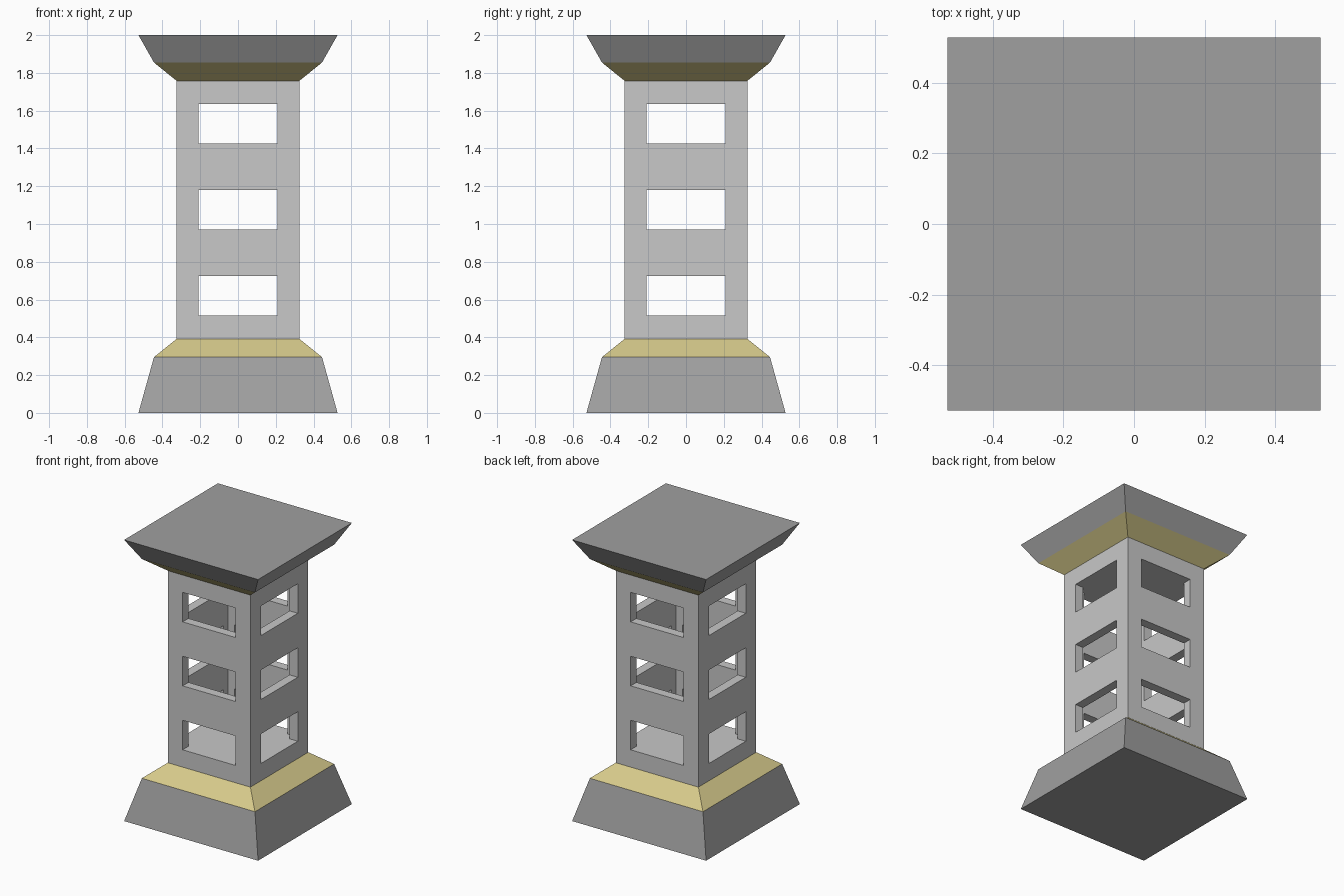
import bpy, bmesh, math
from mathutils import Matrix

if "Cube" in bpy.data.objects:
    bpy.data.objects.remove(bpy.data.objects["Cube"])

def material(name, rgb):
    m = bpy.data.materials.new(name)
    lin = [((c / 255 + 0.055) / 1.055) ** 2.4 for c in rgb]
    m.diffuse_color = (*lin, 1)
    m.use_nodes = True
    m.node_tree.nodes["Principled BSDF"].inputs["Base Color"].default_value = m.diffuse_color
    return m

STONE = material("dark grey stone", (160, 160, 160))
WALL = material("light grey wall", (200, 200, 200))
TRIM = material("tan trim", (214, 202, 139))

def finish(name, bm, mat):
    bmesh.ops.remove_doubles(bm, verts=bm.verts, dist=1e-5)
    bmesh.ops.recalc_face_normals(bm, faces=bm.faces)
    me = bpy.data.meshes.new(name)
    bm.to_mesh(me)
    bm.free()
    me.materials.append(mat)
    ob = bpy.data.objects.new(name, me)
    bpy.context.collection.objects.link(ob)

def square(bm, z, h):
    return [bm.verts.new((sx * h, sy * h, z)) for sx, sy in ((-1, -1), (1, -1), (1, 1), (-1, 1))]

def frustum(name, z0, h0, z1, h1, mat):
    bm = bmesh.new()
    a, b = square(bm, z0, h0), square(bm, z1, h1)
    for i in range(4):
        j = (i + 1) % 4
        bm.faces.new((a[i], a[j], b[j], b[i]))
    bm.faces.new(a[::-1])
    bm.faces.new(b)
    finish(name, bm, mat)

# Base, cap and the tan bands next to the shaft
frustum("base", 0, 0.527, 0.295, 0.445, STONE)
frustum("lower_trim", 0.295, 0.445, 0.392, 0.325, TRIM)
frustum("upper_trim", 1.758, 0.325, 1.855, 0.445, TRIM)
frustum("cap", 1.855, 0.445, 2.0, 0.527, STONE)

# Hollow shaft with three windows in each wall
OUT, INN, WIN = 0.325, 0.26, 0.208
WZ = [0.515, 0.725, 0.97, 1.18, 1.425, 1.635]
bm = bmesh.new()

def wall(half, zs):
    xs = [-half, -WIN, WIN, half]
    for i in range(3):
        for z0, z1 in zip(zs, zs[1:]):
            if i == 1 and z0 in WZ[::2]:
                continue          # window opening
            quad([(xs[i], -half, z0), (xs[i + 1], -half, z0),
                  (xs[i + 1], -half, z1), (xs[i], -half, z1)])

def quad(pts):
    bm.faces.new([bm.verts.new(rot @ bm_vec(p)) for p in pts])

def bm_vec(p):
    return Matrix.Translation(p).to_translation()

for k in range(4):
    rot = Matrix.Rotation(k * math.pi / 2, 3, 'Z')
    wall(OUT, [0.392] + WZ + [1.758])
    wall(INN, WZ)
    for z0, z1 in zip(WZ[::2], WZ[1::2]):
        c = [(-WIN, z0), (WIN, z0), (WIN, z1), (-WIN, z1)]
        for (xa, za), (xb, zb) in zip(c, c[1:] + c[:1]):
            quad([(xa, -OUT, za), (xb, -OUT, zb), (xb, -INN, zb), (xa, -INN, za)])

# Room floor and ceiling
rot = Matrix.Identity(3)
for z in (WZ[0], WZ[-1]):
    cs = [-INN, -WIN, WIN, INN]
    for x0, x1 in zip(cs, cs[1:]):
        for y0, y1 in zip(cs, cs[1:]):
            quad([(x0, y0, z), (x1, y0, z), (x1, y1, z), (x0, y1, z)])
finish("shaft", bm, WALL)
